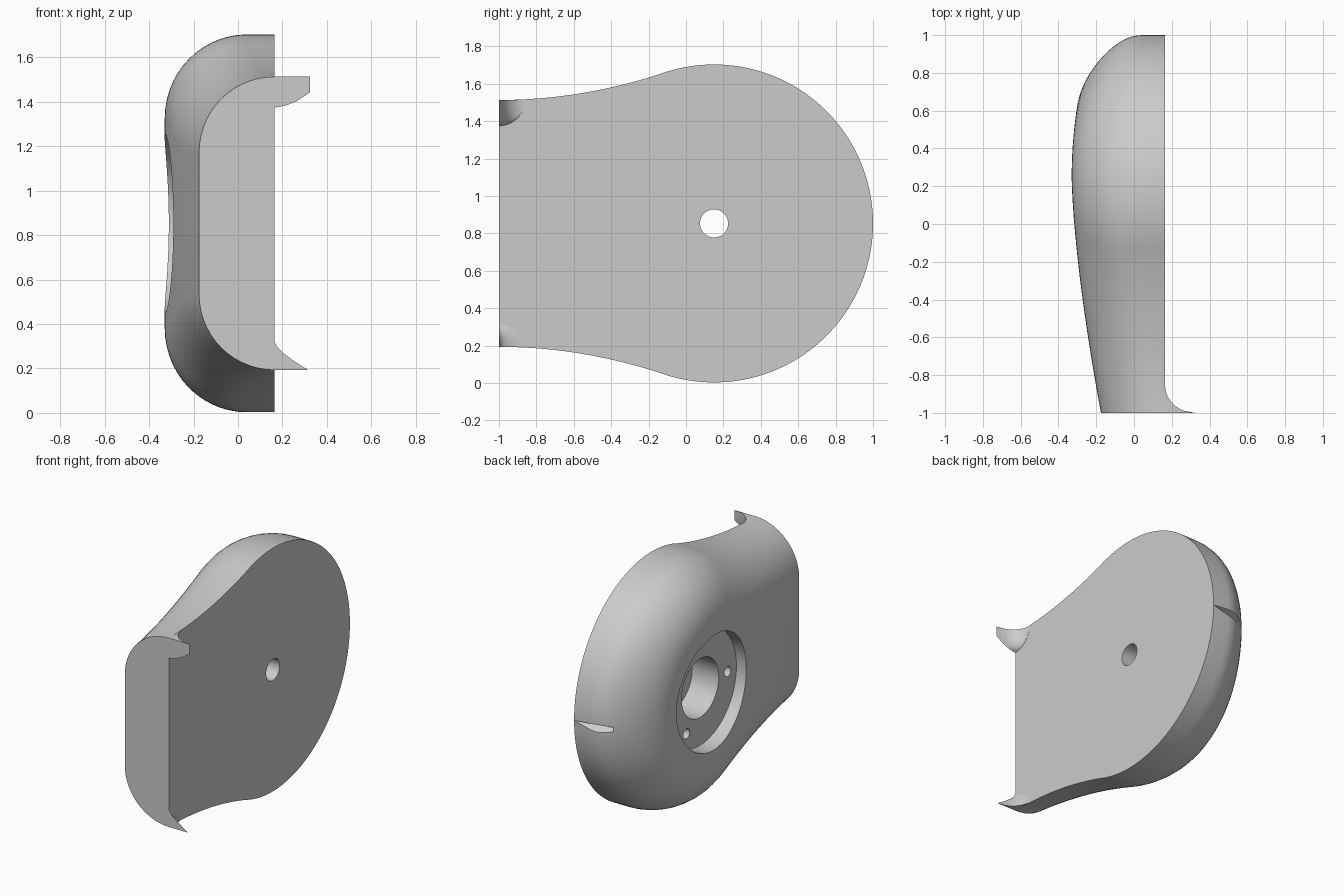
import bpy, bmesh, math
from mathutils import Vector, Matrix

old = bpy.data.objects.get("Cube")
if old:
    bpy.data.objects.remove(old, do_unlink=True)

FLAT_X, CY, CZ, R = 0.165, 0.15, 0.853, 0.85
TAIL, STEPS, ROUND = 0.66, 24, 14

grey = bpy.data.materials.new("plain_grey")
grey.use_nodes = True
grey.diffuse_color = (0.6, 0.6, 0.6, 1)
grey.node_tree.nodes["Principled BSDF"].inputs["Base Color"].default_value = (0.6, 0.6, 0.6, 1)


def make_object(name, bm):
    bmesh.ops.recalc_face_normals(bm, faces=bm.faces)
    mesh = bpy.data.meshes.new(name)
    bm.to_mesh(mesh)
    bm.free()
    obj = bpy.data.objects.new(name, mesh)
    bpy.context.collection.objects.link(obj)
    mesh.materials.append(grey)
    return obj


def bulge(y):
    """Depth of the domed side at a given length."""
    if y < 0.25:
        return 0.33 - 0.155 * (max(0, 0.25 - y) / 1.25) ** 1.5
    return 0.33 - 0.03 * ((y - 0.25) / 0.38) ** 2


# Upper half of the outline: flared tail, then round end
join_y = -0.15
join_h = math.sqrt(R * R - (join_y - CY) ** 2)
half = []
for i in range(STEPS):
    s = i / STEPS
    half.append((-1 + s * (join_y + 1), TAIL + (join_h - TAIL) * s * s))
start = math.atan2(join_h, join_y - CY)
for i in range(2 * STEPS + 1):
    a = start * (1 - i / (2 * STEPS))
    half.append((CY + R * math.cos(a), R * math.sin(a)))

# Inward direction at each outline point
inward = []
for i in range(len(half)):
    p, q = half[max(i - 1, 0)], half[min(i + 1, len(half) - 1)]
    d = Vector((q[1] - p[1], p[0] - q[0])).normalized()
    inward.append(d)
inward[0], inward[-1] = Vector((0, -1)), Vector((-1, 0))


def ring(phi):
    """One contour of the rounded shell, upper half followed by its mirror."""
    pts = []
    for (y, h), n in zip(half, inward):
        blend = min(1, (y + 1) / 0.85)
        width, x0 = 0.34 + 0.03 * blend, FLAT_X - 0.125 * blend
        inset = width * (1 - math.cos(phi))
        py, ph = y + n.x * inset, h + n.y * inset
        pts.append((x0 - (x0 + bulge(py)) * math.sin(phi), py, ph))
    return [(x, y, CZ + h) for x, y, h in pts] + [(x, y, CZ - h) for x, y, h in pts[-2::-1]]


# Body shell
bm = bmesh.new()
contours = [[(FLAT_X, y, z) for _, y, z in ring(0)]]
contours += [ring(math.pi / 2 * k / ROUND) for k in range(ROUND + 1)]
rows = [[bm.verts.new(p) for p in c] for c in contours]
for a, b in zip(rows, rows[1:]):
    for i in range(len(a) - 1):
        bm.faces.new((a[i], a[i + 1], b[i + 1], b[i]))
bm.faces.new(rows[0])
last = rows[-1]
n = len(last)
for i in range(n // 2 - 1):
    bm.faces.new((last[i], last[i + 1], last[n - 2 - i], last[n - 1 - i]))
bm.faces.new((last[n // 2 - 1], last[n // 2], last[n // 2 + 1]))
bm.faces.new([r[0] for r in rows] + [r[-1] for r in reversed(rows)])
bmesh.ops.remove_doubles(bm, verts=bm.verts, dist=0.0001)
body = make_object("body", bm)


def cut(cutter):
    cutter.hide_render = True
    mod = body.modifiers.new(cutter.name, "BOOLEAN")
    mod.operation, mod.solver, mod.object = "DIFFERENCE", "EXACT", cutter
    bpy.context.view_layer.objects.active = body
    bpy.ops.object.modifier_apply(modifier=mod.name)
    bpy.data.objects.remove(cutter, do_unlink=True)


def drill(name, radius, x_end, y=CY, z=CZ, x_start=-0.5):
    bm = bmesh.new()
    bmesh.ops.create_cone(bm, cap_ends=True, segments=64, radius1=radius, radius2=radius,
                          depth=x_end - x_start,
                          matrix=Matrix.Translation(((x_start + x_end) / 2, y, z))
                          @ Matrix.Rotation(math.pi / 2, 4, "Y"))
    cut(make_object(name, bm))


# Round pocket, stepped bore and three small holes
drill("pocket_cutter", 0.4, -0.215)
drill("bore_cutter", 0.205, -0.01)
drill("axle_hole_cutter", 0.075, 0.4)
for k in range(3):
    a = math.pi + k * math.tau / 3
    drill("small_hole_cutter", 0.035, -0.1, CY + 0.303 * math.cos(a), CZ + 0.303 * math.sin(a))

# Tapered nick on the round end
bm = bmesh.new()
for p in ((FLAT_X, 1.0, 0.85), (-0.1, 1.03, 0.885), (-0.1, 1.03, 0.76), (-0.1, 0.92, 0.84)):
    bm.verts.new(p)
bmesh.ops.convex_hull(bm, input=bm.verts)
cut(make_object("nick_cutter", bm))


def corner_lip(name, outline, edge_z):
    """Curved lip fading into the flat side away from the front."""
    bm = bmesh.new()
    rows = []
    for k in range(13):
        t = k / 12
        flare = 1 - math.sqrt(1 - (1 - t) ** 2)
        tall = math.sqrt(max(0.0004, 1 - t * t))
        rows.append([bm.verts.new((FLAT_X - 0.004 + dx * flare + 0.004 * (dx > 0),
                                   -1 + 0.145 * t, edge_z + dz * tall)) for dx, dz in outline])
    m = len(outline)
    for a, b in zip(rows, rows[1:]):
        for i in range(m):
            j = (i + 1) % m
            bm.faces.new((a[i], a[j], b[j], b[i]))
    bm.faces.new(rows[0])
    bm.faces.new(rows[-1])
    return make_object(name, bm)


upper_lip = corner_lip("upper_lip", [(0, 0), (0, -0.14), (0.05, -0.13), (0.1, -0.11),
                                     (0.16, -0.07), (0.16, 0)], CZ + TAIL)
lower_lip = corner_lip("lower_lip", [(0, 0), (0, 0.13), (0.015, 0.1), (0.04, 0.075),
                                     (0.08, 0.045), (0.15, 0)], CZ - TAIL)

for obj in (body, upper_lip, lower_lip):
    bpy.ops.object.select_all(action="DESELECT")
    obj.select_set(True)
    bpy.context.view_layer.objects.active = obj
    bpy.ops.object.shade_smooth_by_angle(angle=math.radians(30))
